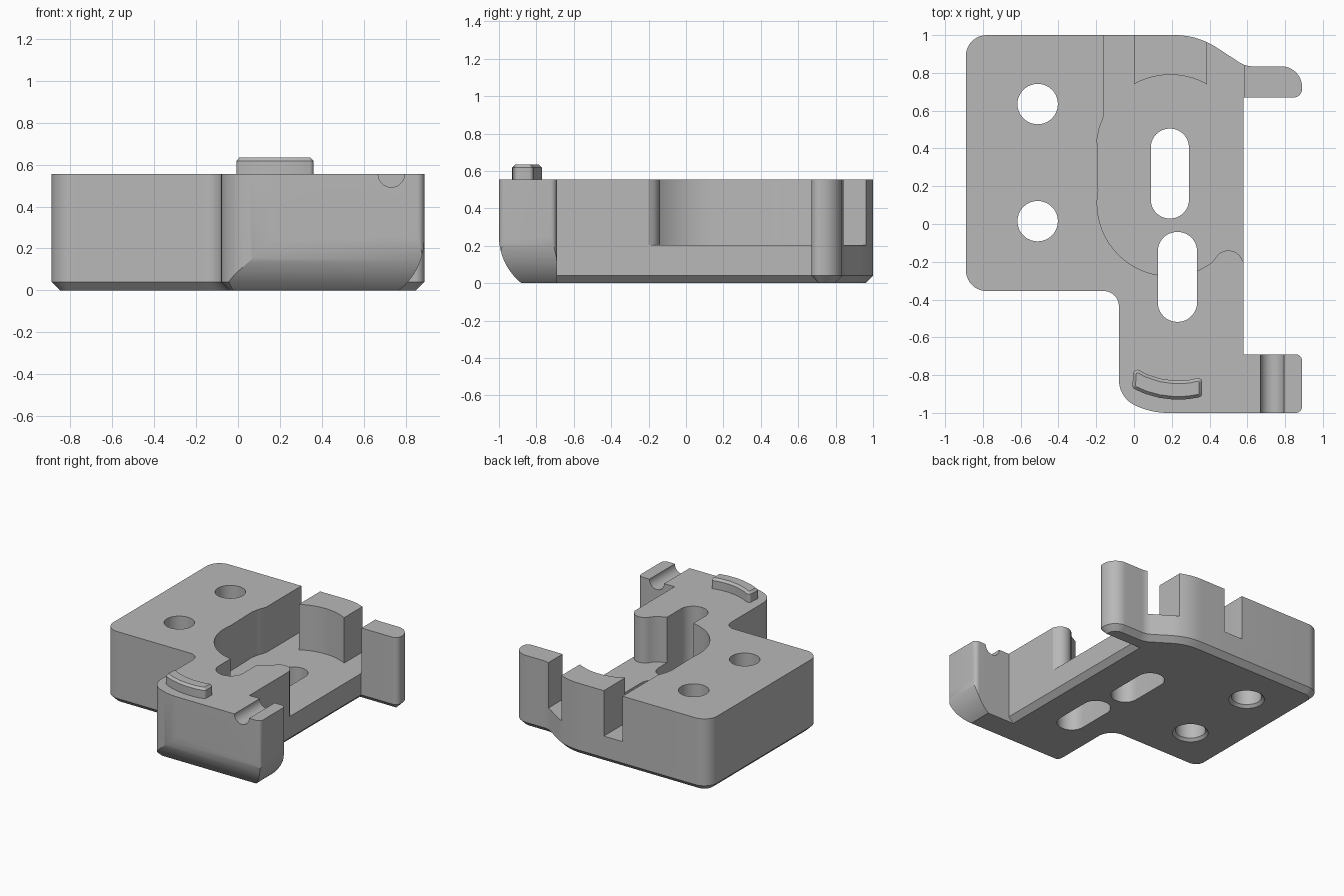
import bpy, bmesh, math
from mathutils import Vector

cube = bpy.data.objects.get("Cube")
if cube:
    bpy.data.objects.remove(cube, do_unlink=True)

grey = bpy.data.materials.new("plain_grey")
grey.use_nodes = True
grey.diffuse_color = (0.48, 0.48, 0.48, 1)
grey.node_tree.nodes["Principled BSDF"].inputs["Base Color"].default_value = (0.48, 0.48, 0.48, 1)


def arc(cx, cy, r, a0, a1, n):
    angles = [math.radians(a0 + (a1 - a0) * i / n) for i in range(n + 1)]
    return [(cx + r * math.cos(a), cy + r * math.sin(a)) for a in angles]


def rounded(corners, n=10):
    """Polygon from (x, y, radius) corners, with a fillet at each corner."""
    out = []
    for i, (x, y, r) in enumerate(corners):
        p = Vector((x, y))
        if r == 0:
            out.append((x, y))
            continue
        a = (Vector(corners[i - 1][:2]) - p).normalized()
        b = (Vector(corners[(i + 1) % len(corners)][:2]) - p).normalized()
        half = a.angle(b) / 2
        centre = p + (a + b).normalized() * (r / math.sin(half))
        start = p + a * (r / math.tan(half)) - centre
        end = p + b * (r / math.tan(half)) - centre
        for k in range(n + 1):
            t = k / n
            sweep = math.pi - 2 * half
            v = (start * math.sin((1 - t) * sweep) + end * math.sin(t * sweep)) / math.sin(sweep)
            out.append(tuple(centre + v))
    return out


def inset(points, d):
    """Move a counter-clockwise outline inwards by d."""
    out = []
    for i, p in enumerate(points):
        p = Vector(p)
        e = (p - Vector(points[i - 1])).normalized()
        f = (Vector(points[(i + 1) % len(points)]) - p).normalized()
        m = Vector((-e.y - f.y, e.x + f.x))
        out.append(p + m * (2 * d / m.length_squared))
    return out


def prism(name, points, layers, axis="z"):
    """Stack the outline at each (height, inset) layer along an axis."""
    place = {"x": lambda a, b, h: (h, a, b),
             "y": lambda a, b, h: (a, h, b),
             "z": lambda a, b, h: (a, b, h)}[axis]
    bm = bmesh.new()
    rings = []
    for h, d in layers:
        ring = inset(points, d) if d else points
        rings.append([bm.verts.new(place(q[0], q[1], h)) for q in ring])
    n = len(points)
    for lo, hi in zip(rings, rings[1:]):
        for i in range(n):
            j = (i + 1) % n
            bm.faces.new((lo[i], lo[j], hi[j], hi[i]))
    bm.faces.new(rings[0][::-1])
    bm.faces.new(rings[-1])
    bmesh.ops.recalc_face_normals(bm, faces=bm.faces)
    mesh = bpy.data.meshes.new(name)
    bm.to_mesh(mesh)
    bm.free()
    mesh.materials.append(grey)
    ob = bpy.data.objects.new(name, mesh)
    bpy.context.collection.objects.link(ob)
    return ob


def activate(ob):
    bpy.ops.object.select_all(action="DESELECT")
    ob.select_set(True)
    bpy.context.view_layer.objects.active = ob


def combine(target, tool, operation="DIFFERENCE"):
    tool.hide_render = True
    mod = target.modifiers.new("cut", "BOOLEAN")
    mod.operation, mod.object, mod.solver = operation, tool, "EXACT"
    activate(target)
    bpy.ops.object.modifier_apply(modifier=mod.name)
    bpy.data.objects.remove(tool, do_unlink=True)


TOP, FLOOR = 0.555, 0.205

# Main block with a chamfered underside and the thin rear tab
body = prism("bracket_body", rounded([
    (-0.89, -0.355, 0.11), (-0.08, -0.355, 0.08),
    (-0.08, -0.925, 0.15), (0.1, -1, 0.4),
    (0.58, -1, 0), (0.58, 0.67, 0),
    (0.89, 0.67, 0.045), (0.89, 0.835, 0.11),
    (0.59, 0.835, 0.12), (0.336, 1, 0.4), (-0.89, 1, 0.11)]),
    [(0, 0.04), (0.04, 0), (TOP, 0)])

# Front side arm
arm = prism("arm", rounded([(0.4, -1, 0), (0.89, -1, 0.035),
                            (0.89, -0.69, 0.035), (0.4, -0.69, 0)]),
            [(0, 0), (TOP, 0)])
combine(body, arm, "UNION")

# Rounded undersides of the front face and the arm's end
R, RISE = 0.32, 0.25
heights = [RISE - 0.3 * i / 16 for i in range(17)]
curve = [(R - math.sqrt(R * R - (z - RISE) ** 2), z) for z in heights]
outside = [(-0.2, heights[-1]), (-0.2, RISE)]
combine(body, prism("front_round", [(-1 + d, z) for d, z in curve + outside],
                    [(-0.5, 0), (1.2, 0)], "x"))
combine(body, prism("end_round", [(0.89 - d, z) for d, z in curve + outside],
                    [(-1.2, 0), (-0.6, 0)], "y"))

# Recess, leaving a rear block with a concave inner face
recess = [(-0.16, 1.1), (-0.16, 0.57), (-0.183, 0.51), (-0.195, 0.45)]
recess += arc(0.19, 0.11, 0.385, 170, 305, 36)
recess += arc(0.5, -0.218, 0.078, 150, 25, 12)
recess += [(0.582, -0.205), (0.582, 1.1), (0.385, 1.1)]
recess += arc(0.1925, 0.395, 0.395, 60.8, 119.2, 14)
recess += [(0, 1.1)]
combine(body, prism("recess", recess, [(FLOOR, 0), (0.8, 0)]))

# Two round holes with countersunk undersides
for y in (0.635, 0.015):
    combine(body, prism("round_hole", arc(-0.51, y, 0.107, 0, 350, 35),
                        [(-0.02, -0.04), (0.02, 0), (0.8, 0)]))

# Two elongated holes
for x, y, w in ((0.19, 0.267, 0.101), (0.23, -0.28, 0.104)):
    h, r = 0.238, w - 0.001
    combine(body, prism("slot", rounded([(x - w, y - h, r), (x + w, y - h, r),
                                         (x + w, y + h, r), (x - w, y + h, r)], 14),
                        [(-0.1, 0), (0.8, 0)]))

# Half-round groove across the arm
combine(body, prism("groove", arc(0.732, TOP, 0.063, 0, 350, 35),
                    [(-1.1, 0), (-0.6, 0)], "y"))

# Curved raised rib on the front top
band = arc(0.235, -0.41, 0.52, 242, 284, 5) + arc(0.235, -0.41, 0.42, 287.5, 235.7, 5)
ends = (0, 5, 6, 11)
rib = prism("raised_rib", rounded([(x, y, 0.022 if i in ends else 0)
                                   for i, (x, y) in enumerate(band)], 5),
            [(TOP - 0.02, 0), (0.618, 0), (0.635, 0.016)])

for ob in (body, rib):
    activate(ob)
    bpy.ops.object.shade_smooth_by_angle(angle=math.radians(25))
